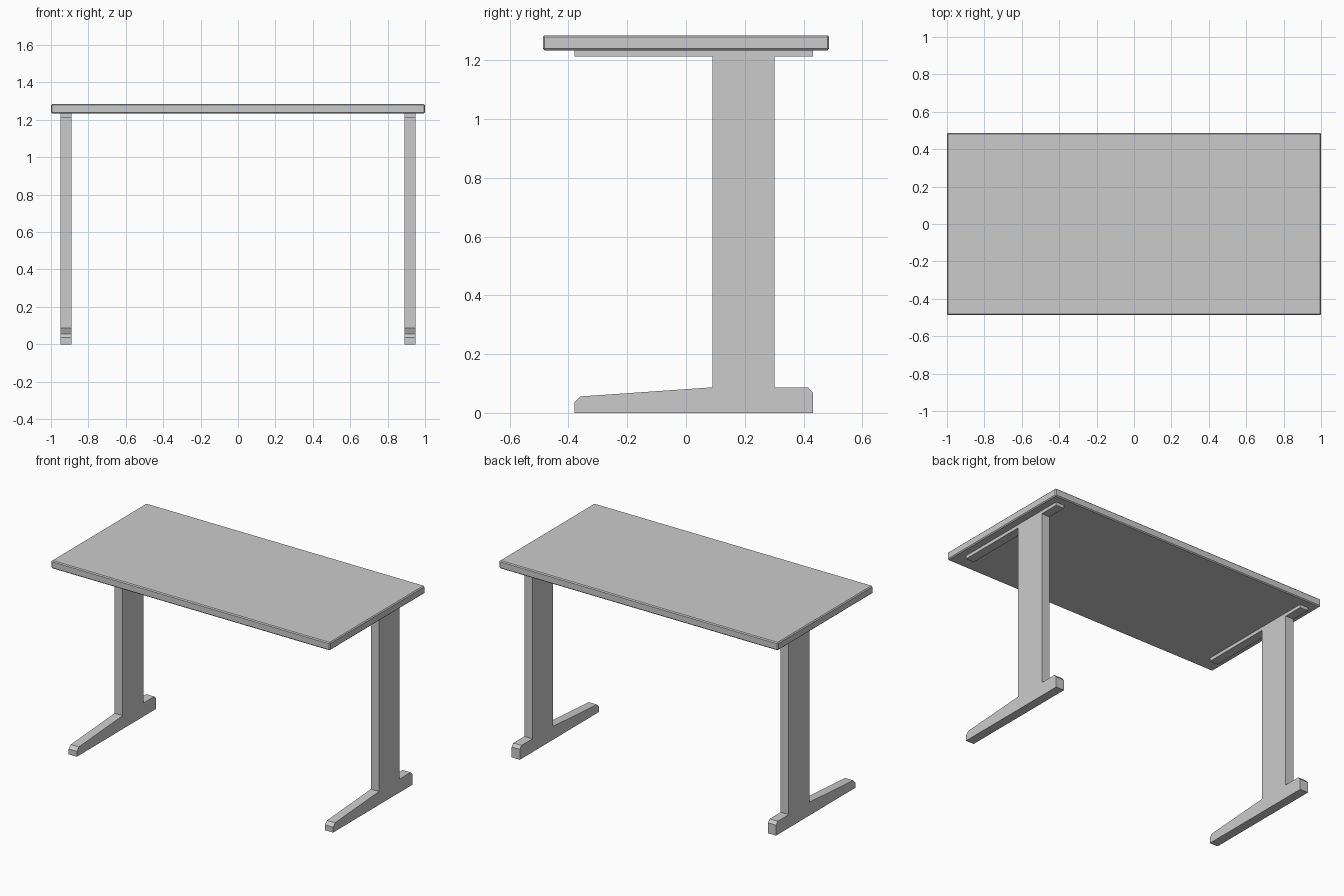
import bpy, bmesh

if "Cube" in bpy.data.objects:
    bpy.data.objects.remove(bpy.data.objects["Cube"])

def make_object(name, bm):
    bmesh.ops.recalc_face_normals(bm, faces=bm.faces)
    mesh = bpy.data.meshes.new(name)
    bm.to_mesh(mesh)
    bm.free()
    obj = bpy.data.objects.new(name, mesh)
    bpy.context.collection.objects.link(obj)
    return obj

# Table top: slab with a small chamfer on every edge
bm = bmesh.new()
bmesh.ops.create_cube(bm, size=1)
bmesh.ops.scale(bm, vec=(2.0, 0.975, 0.051), verts=bm.verts)
bmesh.ops.translate(bm, vec=(0, 0, 1.2595), verts=bm.verts)
bmesh.ops.bevel(bm, geom=bm.edges[:], offset=0.006, segments=1, affect='EDGES')
make_object("table_top", bm)

# Leg side profile (y, z): tapered foot, column and top support rail in one piece
PROFILE = [(-0.38, 0), (0.432, 0), (0.432, 0.068), (0.415, 0.087), (0.302, 0.087),
           (0.302, 1.213), (0.432, 1.213), (0.432, 1.234), (-0.38, 1.234),
           (-0.38, 1.213), (0.09, 1.213), (0.09, 0.087), (-0.36, 0.056), (-0.38, 0.035)]
LEG_X, LEG_WIDTH = 0.92, 0.058

def make_leg(name, x):
    bm = bmesh.new()
    face = bm.faces.new([bm.verts.new((x - LEG_WIDTH / 2, y, z)) for y, z in PROFILE])
    ext = bmesh.ops.extrude_face_region(bm, geom=[face], use_keep_orig=True)
    moved = [v for v in ext["geom"] if isinstance(v, bmesh.types.BMVert)]
    bmesh.ops.translate(bm, vec=(LEG_WIDTH, 0, 0), verts=moved)
    make_object(name, bm)

make_leg("left_leg", -LEG_X)
make_leg("right_leg", LEG_X)
